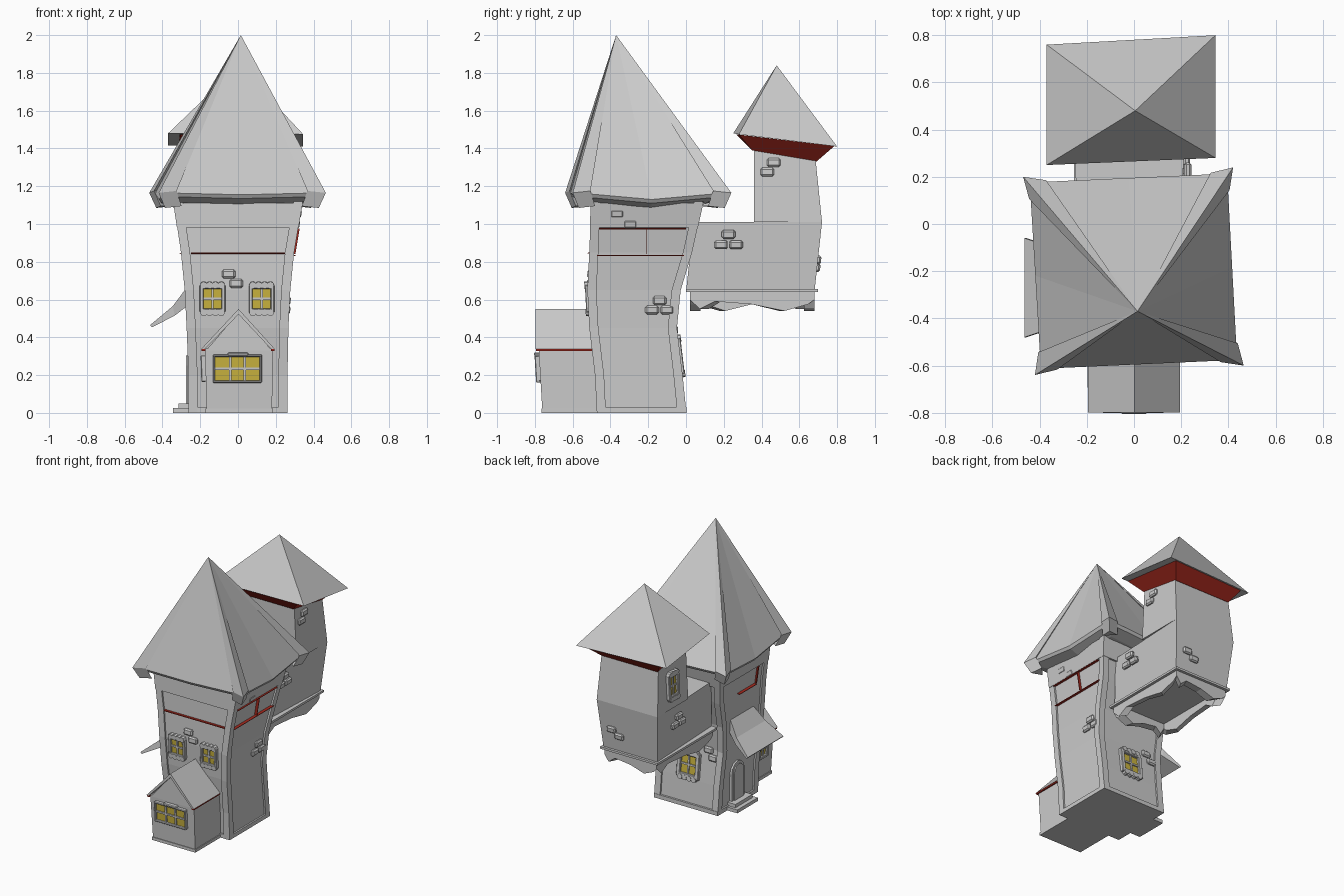
import bpy, bmesh, math
from mathutils import Vector, Matrix

cube = bpy.data.objects.get("Cube")
if cube:
    bpy.data.objects.remove(cube)


def material(name, rgb):
    m = bpy.data.materials.new(name)
    m.use_nodes = True
    m.diffuse_color = (*rgb, 1)
    m.node_tree.nodes["Principled BSDF"].inputs["Base Color"].default_value = (*rgb, 1)
    return m


MATS = [material("stone grey", (0.6, 0.6, 0.6)),
        material("trim red", (0.37, 0.022, 0.013)),
        material("window yellow", (0.6, 0.46, 0.05))]
GREY, RED, YELLOW = range(3)


def finish(name, bm):
    bmesh.ops.recalc_face_normals(bm, faces=bm.faces)
    me = bpy.data.meshes.new(name)
    bm.to_mesh(me)
    bm.free()
    for m in MATS:
        me.materials.append(m)
    ob = bpy.data.objects.new(name, me)
    bpy.context.collection.objects.link(ob)
    return ob


def loft(name, rings, mat=GREY):
    """Skin a stack of closed rings of points and cap both ends."""
    bm = bmesh.new()
    rows = [[bm.verts.new(p) for p in r] for r in rings]
    n = len(rows[0])
    for a, b in zip(rows, rows[1:]):
        for i in range(n):
            bm.faces.new((a[i], a[(i + 1) % n], b[(i + 1) % n], b[i]))
    bm.faces.new(rows[0])
    bm.faces.new(rows[-1])
    for f in bm.faces:
        f.material_index = mat
    return finish(name, bm)


def rect(x0, x1, y0, y1, z, grow=0.0):
    return [Vector(p) for p in ((x0 - grow, y0 - grow, z), (x1 + grow, y0 - grow, z),
                                (x1 + grow, y1 + grow, z), (x0 - grow, y1 + grow, z))]


def block(bm, c, s, mat=GREY, bevel=0.0):
    geo = bmesh.ops.create_cube(bm, size=1, matrix=Matrix.Translation(c) @ Matrix.Diagonal((*s, 1)))
    faces = {f for v in geo["verts"] for f in v.link_faces}
    for f in faces:
        f.material_index = mat
    if bevel:
        edges = {e for f in faces for e in f.edges}
        bmesh.ops.bevel(bm, geom=list(edges), offset=bevel, segments=1, affect='EDGES')


# Wall sections: x0, x1, y0, y1, z
TOWER = [(-.25, .25, -.46, -.01, 0), (-.25, .25, -.47, -.03, .2), (-.26, .255, -.5, -.06, .45),
         (-.27, .265, -.51, -.04, .65), (-.29, .285, -.5, .02, .85), (-.33, .33, -.49, .08, 1.12)]
ANNEX = [(-.24, .2, .0, .68, .64), (-.27, .23, .04, .72, 1.01)]
TURRET = [(-.27, .23, .36, .72, 1.01), (-.25, .21, .36, .68, 1.4)]
PORCH = [(-.165, .18, -.76, -.45, 0), (-.175, .185, -.78, -.45, .34)]
SIDES = {"front": (2, (1, 0, 0)), "back": (3, (-1, 0, 0)), "left": (1, (0, 1, 0)), "right": (0, (0, -1, 0))}


def section(walls, z):
    for a, b in zip(walls, walls[1:]):
        if z <= b[4]:
            break
    t = (z - a[4]) / (b[4] - a[4])
    return [p + (q - p) * t for p, q in zip(a, b)]


def on_wall(walls, side, along, z):
    """Frame on a wall: local x across, y up, z outward."""
    k, u = SIDES[side]
    def point(h):
        d = section(walls, h)[k]
        return Vector((along, d, h)) if k > 1 else Vector((d, along, h))
    u, v = Vector(u), (point(z + .02) - point(z - .02)).normalized()
    m = Matrix((u, v, u.cross(v))).transposed().to_4x4()
    m.translation = point(z)
    return m


def plate(name, side, along, z, size, mat=RED):
    bm = bmesh.new()
    block(bm, (0, 0, 0), size, mat)
    finish(name, bm).matrix_world = on_wall(TOWER, side, along, z)


def bricks(name, walls, side, spots):
    for along, z in spots:
        bm = bmesh.new()
        block(bm, (0, 0, .002), (.072, .046, .03), bevel=.009)
        finish(name, bm).matrix_world = on_wall(walls, side, along, z)


def window(name, walls, side, along, z, w, h, cols=2, ornate=True, frame=.02):
    bm = bmesh.new()
    block(bm, (0, 0, .002), (w, h, .012), YELLOW)
    for s in (-1, 1):
        block(bm, (s * (w + frame) / 2, 0, .008), (frame, h + frame, .032), bevel=.004)
        block(bm, (0, s * (h + frame) / 2, .008), (w + frame * 2, frame, .032), bevel=.004)
        if ornate:  # scalloped lintel and sill
            for i in range(4):
                c = Vector(((i - 1.5) * (w + .03) / 4, s * (h / 2 + frame), .01))
                bmesh.ops.create_cone(bm, cap_ends=True, segments=8, radius1=.019, radius2=.019,
                                      depth=.034, matrix=Matrix.Translation(c))
    for i in range(1, cols):
        block(bm, ((i / cols - .5) * w, 0, .006), (.013, h, .02))
    block(bm, (0, 0, .006), (w, .013, .02))
    finish(name, bm).matrix_world = on_wall(walls, side, along, z)


# Main tower with bowed walls, base trim and corner posts
loft("tower_walls", [rect(*s) for s in TOWER])
loft("tower_base_trim", [rect(*TOWER[0], grow=.012), rect(*TOWER[0][:4], .03, grow=.012)])
for ix, iy in ((0, 2), (1, 2), (1, 3), (0, 3)):
    sx, sy = (-1, 1)[ix], (-1, 1)[iy - 2]
    rings = []
    for s in TOWER:
        cx, cy = s[ix] - sx * .012, s[iy] - sy * .012
        rings.append(rect(cx - .024, cx + .024, cy - .024, cy + .024, s[4]))
    loft("corner_post", rings)

# Projecting upper band, with thin red ledges and uprights around the panel below it
loft("upper_wall_band", [rect(*section(TOWER, z), grow=.014) for z in (.982, 1.11)])
plate("front_red_ledge", "front", 0, .845, (.5, .006, .04))
plate("left_red_ledge", "left", -.24, .835, (.46, .004, .04))
plate("left_red_soffit", "left", -.23, .977, (.46, .004, .04))
plate("left_red_upright", "left", -.21, .91, (.004, .135, .04))
plate("right_red_ledge", "right", -.29, .845, (.2, .004, .04))
plate("right_red_upright", "right", -.4, .91, (.014, .13, .02))

# Main roof: pyramid with sagging eaves
apex = Vector((.015, -.37, 2))
corners = [Vector((-.42, -.64, 1.165)), Vector((.465, -.6, 1.165)), Vector((.42, .24, 1.165)), Vector((-.47, .2, 1.165))]
centre = sum(corners, Vector()) / 4


def shrink(p, f, dz):
    return Vector((centre.x + (p.x - centre.x) * f, centre.y + (p.y - centre.y) * f, p.z + dz))


eave = []
for i, c in enumerate(corners):
    mid = (c + corners[(i + 1) % 4]) / 2
    eave += [shrink(c, .94, 0), shrink(mid, .94, -.035 if i % 2 else -.01)]
loft("main_roof", [[apex + (p - apex) * .001 for p in eave], eave,
                   [shrink(p, .97, -.02) for p in eave], [shrink(p, .76, -.05) for p in eave]])

# Hip caps widening into flared corners
for i, c in enumerate(corners):
    def toward(j):
        return shrink(c + (corners[j % 4] - c).normalized() * .08, .955, .01)
    tip = [toward(i - 1), c, toward(i + 1)]
    loft("hip_cap", [[apex + (p - apex) * .003 for p in tip], tip,
                     [shrink(p, .92, -.08) for p in tip]])

# Rear turret and the annex that carries it, which narrows toward the tower
annex = [rect(*s) for s in ANNEX]
for r in annex:
    r[0].x += .03
    r[1].x -= .03
loft("annex_walls", annex)
loft("turret_walls", [rect(*s) for s in TURRET])
top = [Vector((-.37, .25, 1.48)), Vector((.345, .28, 1.475)), Vector((.345, .8, 1.41)), Vector((-.37, .76, 1.415))]
peak = Vector((.005, .48, 1.84))
loft("turret_roof", [[peak + (p - peak) * .001 for p in top], top])
wide = [Vector((-.31, .265, 1.475)), Vector((.29, .28, 1.473)), Vector((.29, .785, 1.412)), Vector((-.31, .75, 1.416))]
neck = [Vector((x, y, z)) for x, y, z in ((-.25, .35, 1.39), (.21, .35, 1.39), (.21, .69, 1.33), (-.25, .69, 1.33))]
loft("turret_red_cove", [wide, neck], RED)

# Rail and wavy skirt below the annex
loft("annex_rail", [rect(-.235, .195, .02, .68, z, grow=.02) for z in (.64, .656)])
wave = ((0, .6), (.08, .55), (.2, .59), (.5, .575), (.76, .54), (.95, .575))
ring = rect(-.235, .195, .02, .68, .645)
upper, lower = [], []
for i in range(4):
    a, b = ring[i], ring[(i + 1) % 4]
    for t, z in wave:
        p = a.lerp(b, t)
        upper.append(p)
        lower.append(Vector((p.x, p.y, z)))
inner = [Vector((-.02, .35, p.z)) + Vector((p.x + .02, p.y - .35, 0)) * .83 for p in lower]
loft("annex_skirt", [upper, lower, inner, [Vector((p.x, p.y, .635)) for p in inner]])

# Front porch with gabled roof and red eaves
loft("porch_walls", [rect(*s) for s in PORCH])
loft("porch_base_trim", [rect(-.165, .18, -.76, -.45, z, grow=.006) for z in (0, .022)])
loft("porch_gable", [[(-.17, y, .33), (.18, y, .33), (.003, y, .53)] for y in (-.78, -.45)])
roof = ((-.195, .338), (.003, .55), (.195, .338), (.175, .338), (.003, .522), (-.175, .338))
loft("porch_roof", [[(x, y, z) for x, z in roof] for y in (-.798, -.48)])
for x in (-.183, .184):
    loft("porch_red_eave", [rect(x - .01, x + .01, -.795, -.49, z) for z in (.328, .339)], RED)


# Side door with arch, steps and lean-to canopy
def arch(w, h, depth):
    pts = [(-w, 0), (w, 0)] + [(w * math.cos(a), h + w * math.sin(a)) for a in
                              (math.pi * i / 6 for i in range(7))]
    return [[(x, y, d) for x, y in pts] for d in (-.03, depth)]


for name, w, depth in (("door_frame", .075, .018), ("door_leaf", .055, .026)):
    loft(name, arch(w, .22, depth)).matrix_world = on_wall(TOWER, "right", -.23, .03)
for x, half, z in ((-.345, .12, .025), (-.315, .1, .05)):
    loft("door_step", [rect(x, -.24, -.23 - half, -.23 + half, h) for h in (0, z)])
canopy = ((-.26, .68, .13, .1), (-.345, .565, .17, .05), (-.465, .465, .21, .012))
loft("door_canopy", [[(x, -.27 - w, z), (x, -.27 + w, z), (x + .01, -.27 + w, z - t),
                      (x + .01, -.27 - w, z - t)] for x, z, w, t in canopy])

# Windows
for x in (-.135, .125):
    window("front_window", TOWER, "front", x, .605, .095, .105)
window("porch_window", PORCH, "front", -.003, .235, .235, .125, cols=3, ornate=False, frame=.012)
bm = bmesh.new()
block(bm, (0, 0, .01), (.11, .016, .035), bevel=.005)
finish("porch_window_crest", bm).matrix_world = on_wall(PORCH, "front", 0, .312)
window("porch_side_window", PORCH, "right", -.64, .235, .07, .1, ornate=False)
window("rear_window", TOWER, "back", 0, .3, .12, .13, frame=.03)
window("turret_window", TURRET, "right", .54, 1.18, .075, .13, frame=.025)

# Loose brick clusters
bricks("front_brick", TOWER, "front", ((-.05, .735), (-.01, .685)))
bricks("tower_brick", TOWER, "left", ((-.365, 1.055), (-.295, 1.0), (-.14, .595), (-.18, .545), (-.1, .545)))
bricks("rear_brick", TOWER, "back", ((-.15, .44), (-.19, .39)))
bricks("annex_brick", ANNEX, "left", ((.225, .945), (.185, .89), (.265, .89)))
bricks("annex_brick", ANNEX, "right", ((.46, .92), (.42, .865), (.5, .865)))
bricks("annex_brick", ANNEX, "back", ((.12, .81), (.06, .77)))
bricks("turret_brick", TURRET, "left", ((.465, 1.325), (.43, 1.275)))
